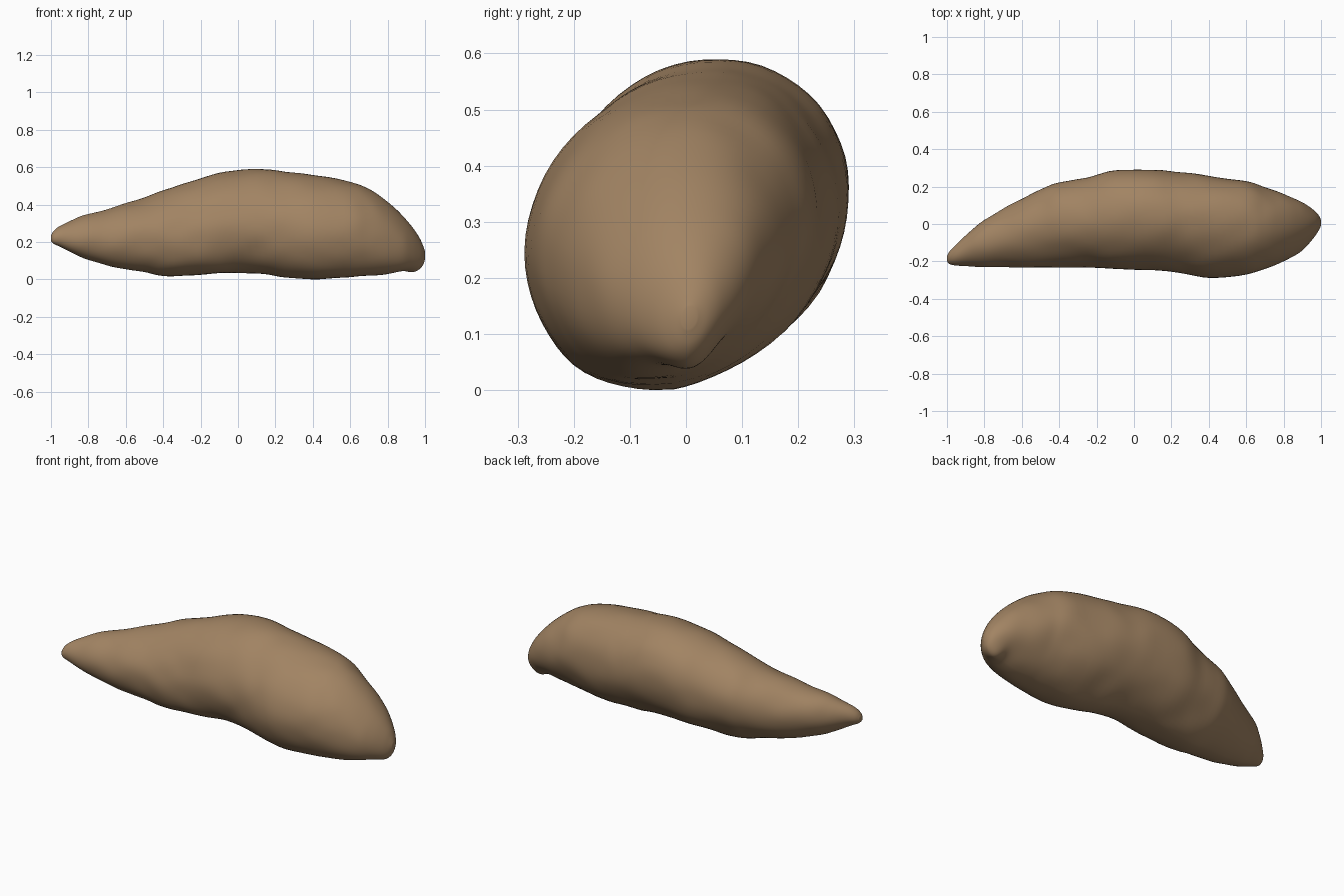
import bpy, bmesh, math
from mathutils import Vector, noise

if "Cube" in bpy.data.objects:
    bpy.data.objects.remove(bpy.data.objects["Cube"])

# Outline stations: x, bottom z, top z, front y, back y
STATIONS = [
    (-1.00, .205, .235, -.20, -.17), (-.985, .19, .26, -.215, -.145),
    (-.95, .175, .287, -.222, -.11), (-.88, .14, .32, -.226, -.045),
    (-.80, .105, .353, -.23, .022), (-.65, .06, .393, -.231, .105),
    (-.50, .038, .44, -.232, .18), (-.40, .02, .475, -.232, .22),
    (-.25, .022, .522, -.233, .25), (-.10, .03, .568, -.24, .286),
    (.10, .034, .59, -.245, .29), (.25, .01, .576, -.26, .274),
    (.40, 0, .555, -.288, .26), (.60, .014, .522, -.266, .228),
    (.70, .022, .48, -.24, .192), (.80, .032, .412, -.205, .157),
    (.88, .044, .338, -.158, .125), (.93, .055, .28, -.112, .097),
    (.97, .065, .222, -.062, .066), (.99, .082, .18, -.03, .043),
    (1.00, .11, .15, -.008, .02),
]
SIDES, STEPS = 64, 5


def spline(a, b, c, d, t):
    """Smooth interpolation through the stations."""
    return [.5 * (2*q + (r-p)*t + (2*p-5*q+4*r-s)*t*t + (3*q-p-3*r+s)*t**3)
            for p, q, r, s in zip(a, b, c, d)]


def power(v, e):
    return math.copysign(abs(v) ** e, v)


def section(x, z0, z1, y0, y1):
    """Leaning rounded section, boxier at lower front, flatter at lower back."""
    pts = []
    for i in range(SIDES):
        t = 2 * math.pi * i / SIDES
        c, s = math.cos(t - .13), math.sin(t)
        low = max(0, -math.sin(t))
        e = 1 - .1 * low if math.cos(t) < 0 else 1 + .1 * low
        p = Vector((x, (y0+y1)/2 + (y1-y0)/2 * power(c, e),
                    (z0+z1)/2 + (z1-z0)/2 * power(s, e)))
        # Gentle lumps on the skin
        out = Vector((0, c, s))
        size = min(1, (z1-z0) / .3)
        p += out * size * (.008 * noise.noise(p * Vector((3, 6, 6)).length / 2)
                           + .004 * noise.noise(p * 9))
        # Small lip under the blunt end
        d = ((x-.935)/.045)**2 + ((p.y-.03)/.06)**2 + ((p.z-.05)/.05)**2
        p.z -= .03 * math.exp(-d)
        pts.append(p)
    return pts


# Rings along the root
rings = []
last = len(STATIONS) - 1
for k in range(last):
    q = [STATIONS[min(max(j, 0), last)] for j in (k-1, k, k+1, k+2)]
    rings += [section(*spline(*q, n / STEPS)) for n in range(STEPS)]
rings.append(section(*STATIONS[-1]))

# Skin and closed ends
bm = bmesh.new()
loops = [[bm.verts.new(p) for p in r] for r in rings]
for a, b in zip(loops, loops[1:]):
    for i in range(SIDES):
        j = (i + 1) % SIDES
        bm.faces.new((a[i], a[j], b[j], b[i]))
bm.faces.new(loops[0])
bm.faces.new(loops[-1])
bmesh.ops.recalc_face_normals(bm, faces=bm.faces)

# Stand it on the floor
floor = min(v.co.z for v in bm.verts)
bmesh.ops.translate(bm, verts=bm.verts, vec=(0, 0, -floor))
for f in bm.faces:
    f.smooth = True

mesh = bpy.data.meshes.new("sweet_potato")
bm.to_mesh(mesh)
bm.free()
skin = bpy.data.materials.new("tan skin")
skin.diffuse_color = (.36, .23, .125, 1)
skin.use_nodes = True
skin.node_tree.nodes["Principled BSDF"].inputs["Base Color"].default_value = skin.diffuse_color
mesh.materials.append(skin)
root = bpy.data.objects.new("sweet_potato", mesh)
bpy.context.collection.objects.link(root)
